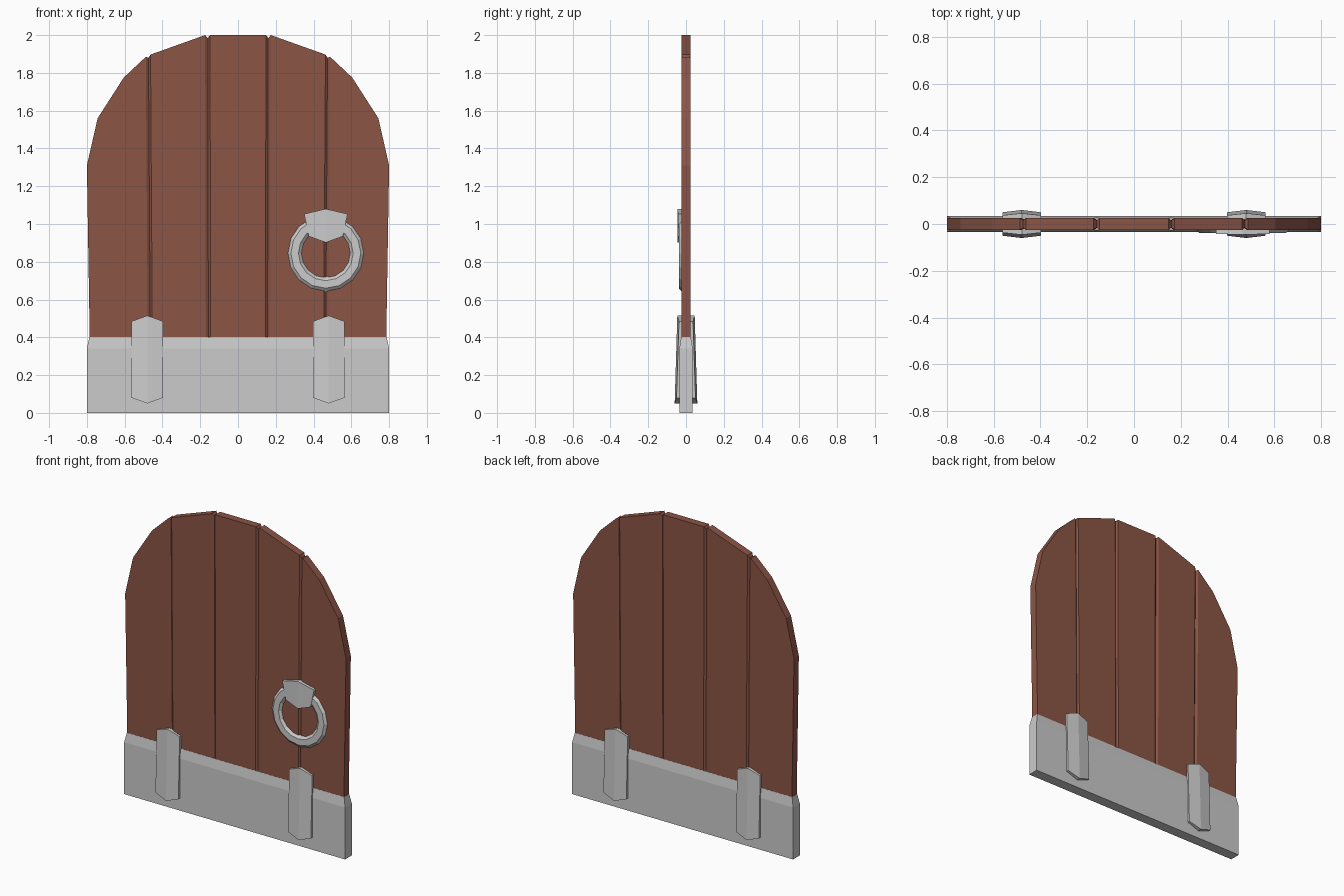
import bpy, bmesh, math

if "Cube" in bpy.data.objects:
    bpy.data.objects.remove(bpy.data.objects["Cube"])

wood = bpy.data.materials.new("wood")
wood.diffuse_color = (0.26, 0.09, 0.06, 1)
wood.use_nodes = True
wood.node_tree.nodes["Principled BSDF"].inputs["Base Color"].default_value = wood.diffuse_color


def finish(name, bm, mat=None):
    bmesh.ops.recalc_face_normals(bm, faces=bm.faces)
    me = bpy.data.meshes.new(name)
    bm.to_mesh(me)
    bm.free()
    ob = bpy.data.objects.new(name, me)
    bpy.context.collection.objects.link(ob)
    if mat:
        me.materials.append(mat)
    return ob


def strip(name, cols, cx=0, cy=0, mat=None):
    """Solid made of columns (x_bot, z_bot, half_bot, x_top, z_top, half_top)."""
    bm = bmesh.new()
    rings = []
    for xb, zb, hb, xt, zt, ht in cols:
        pts = [(xb, -hb, zb), (xt, -ht, zt), (xt, ht, zt), (xb, hb, zb)]
        rings.append([bm.verts.new((x + cx, y + cy, z)) for x, y, z in pts])
    for a, b in zip(rings, rings[1:]):
        for i in range(4):
            j = (i + 1) % 4
            bm.faces.new((a[i], a[j], b[j], b[i]))
    bm.faces.new(rings[0])
    bm.faces.new(rings[-1])
    return finish(name, bm, mat)


# Arched door of five planks; thinner, lower columns form the V grooves
T, G = 0.025, 0.016
half = [(0.148, 2.0, T), (0.160, 1.985, G), (0.174, 2.0, T),
        (0.463, 1.897, T), (0.474, 1.88, G), (0.488, 1.885, T),
        (0.605, 1.775, T), (0.743, 1.56, T), (0.80, 1.31, T)]
outline = [(-x, z, t) for x, z, t in reversed(half)] + half
strip("door_planks", [(x * 0.975, 0.1, t, x, z, t) for x, z, t in outline], mat=wood)

# Metal kick band with a sloped upper edge
bm = bmesh.new()
for x, y, z in ((0.8, 0.035, 0), (0.8, 0.035, 0.34), (0.787, 0.026, 0.402)):
    for sx in (-1, 1):
        for sy in (-1, 1):
            bm.verts.new((sx * x, sy * y, z))
bmesh.ops.convex_hull(bm, input=bm.verts)
bmesh.ops.dissolve_limit(bm, angle_limit=0.01, verts=bm.verts, edges=bm.edges)
finish("bottom_band", bm)

# Ridged straps clasping both faces of the door
for side, x in (("left", -0.48), ("right", 0.48)):
    strip(side + "_strap", [(-0.083, 0.08, 0.050, -0.083, 0.485, 0.037),
                            (0, 0.05, 0.060, 0, 0.515, 0.046),
                            (0.083, 0.08, 0.050, 0.083, 0.485, 0.037)], cx=x)

# Handle mount and pull ring on the front
strip("handle_mount", [(-0.09, 0.935, 0.012, -0.115, 1.053, 0.012),
                       (0, 0.902, 0.016, 0, 1.08, 0.016),
                       (0.09, 0.935, 0.012, 0.115, 1.053, 0.012)], cx=0.465, cy=-0.03)
bpy.ops.mesh.primitive_torus_add(major_segments=16, minor_segments=6,
                                 major_radius=0.165, minor_radius=0.04,
                                 location=(0.465, -0.021, 0.845),
                                 rotation=(math.pi / 2, 0, 0))
ring = bpy.context.object
ring.name = "pull_ring"
ring.scale.z = 0.5
